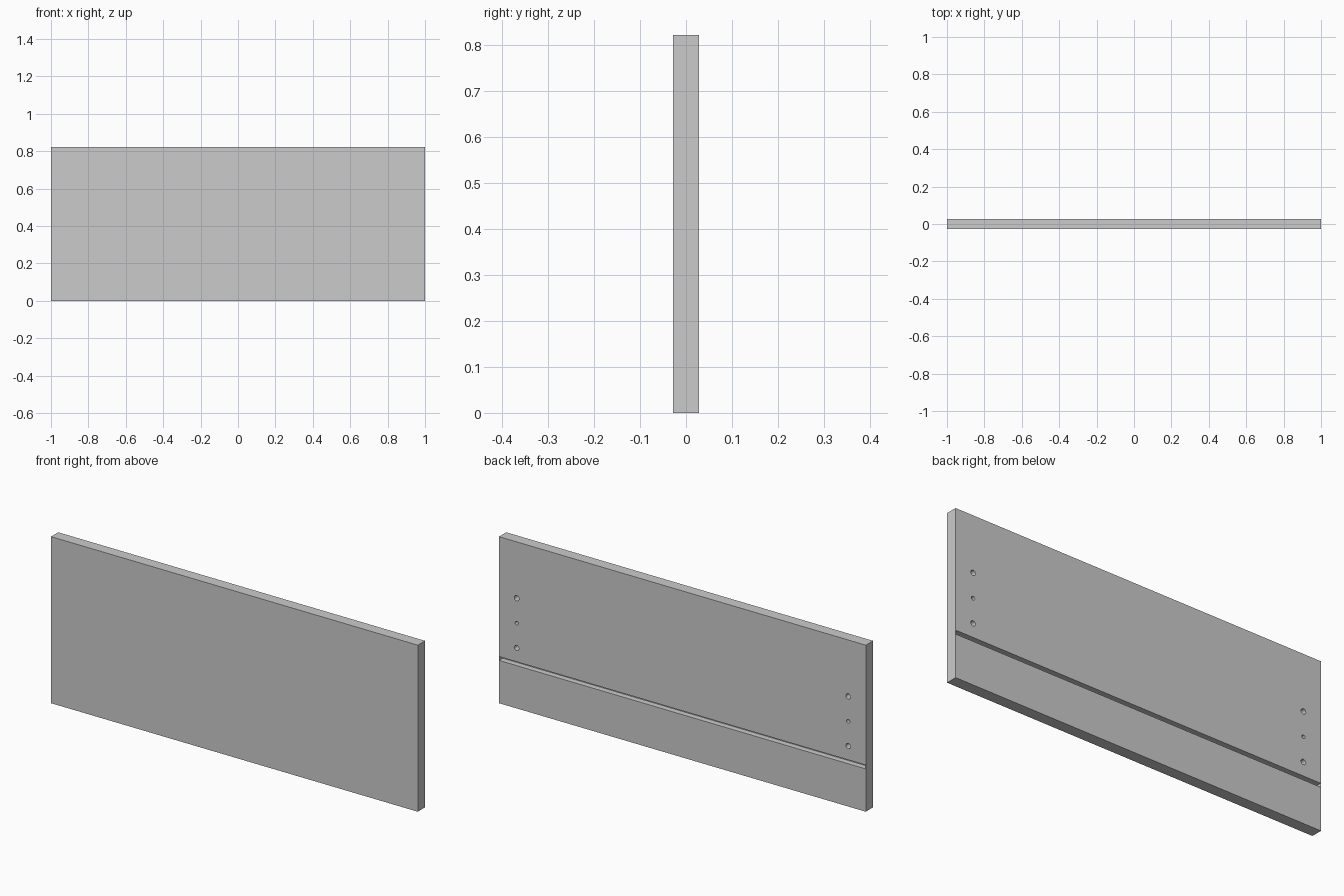
import bpy, math

if "Cube" in bpy.data.objects:
    bpy.data.objects.remove(bpy.data.objects["Cube"])

W, T, H = 2.0, 0.056, 0.821
BACK = T / 2


def box(name, x, y, z):
    """Box from (min, max) ranges on each axis."""
    bpy.ops.mesh.primitive_cube_add(
        size=1, location=[(a + b) / 2 for a, b in (x, y, z)])
    ob = bpy.context.object
    ob.name = name
    ob.scale = [b - a for a, b in (x, y, z)]
    bpy.ops.object.transform_apply(location=True, rotation=False, scale=True)
    return ob


def cut(target, cutter):
    mod = target.modifiers.new("cut", 'BOOLEAN')
    mod.operation = 'DIFFERENCE'
    mod.solver = 'EXACT'
    mod.object = cutter
    bpy.context.view_layer.objects.active = target
    bpy.ops.object.modifier_apply(modifier=mod.name)
    bpy.data.objects.remove(cutter, do_unlink=True)


# Drawer front panel
panel = box("drawer_front_panel", (-W / 2, W / 2), (-BACK, BACK), (0, H))

# Groove for the drawer bottom, closed by a thin skin at both ends
cut(panel, box("groove_cutter", (-W / 2 + 0.001, W / 2 - 0.001),
               (BACK - 0.028, BACK + 0.02), (0.211, 0.230)))

# Blind dowel and screw holes, three per side
for side in (-1, 1):
    for z, r in ((0.298, 0.013), (0.42, 0.009), (0.543, 0.013)):
        bpy.ops.mesh.primitive_cylinder_add(
            vertices=24, radius=r, depth=0.06,
            location=(side * 0.904, BACK, z), rotation=(math.pi / 2, 0, 0))
        cut(panel, bpy.context.object)

# Smooth hole walls, crisp edges
bpy.ops.object.select_all(action='DESELECT')
panel.select_set(True)
bpy.context.view_layer.objects.active = panel
bpy.ops.object.shade_smooth_by_angle(angle=math.radians(30))
